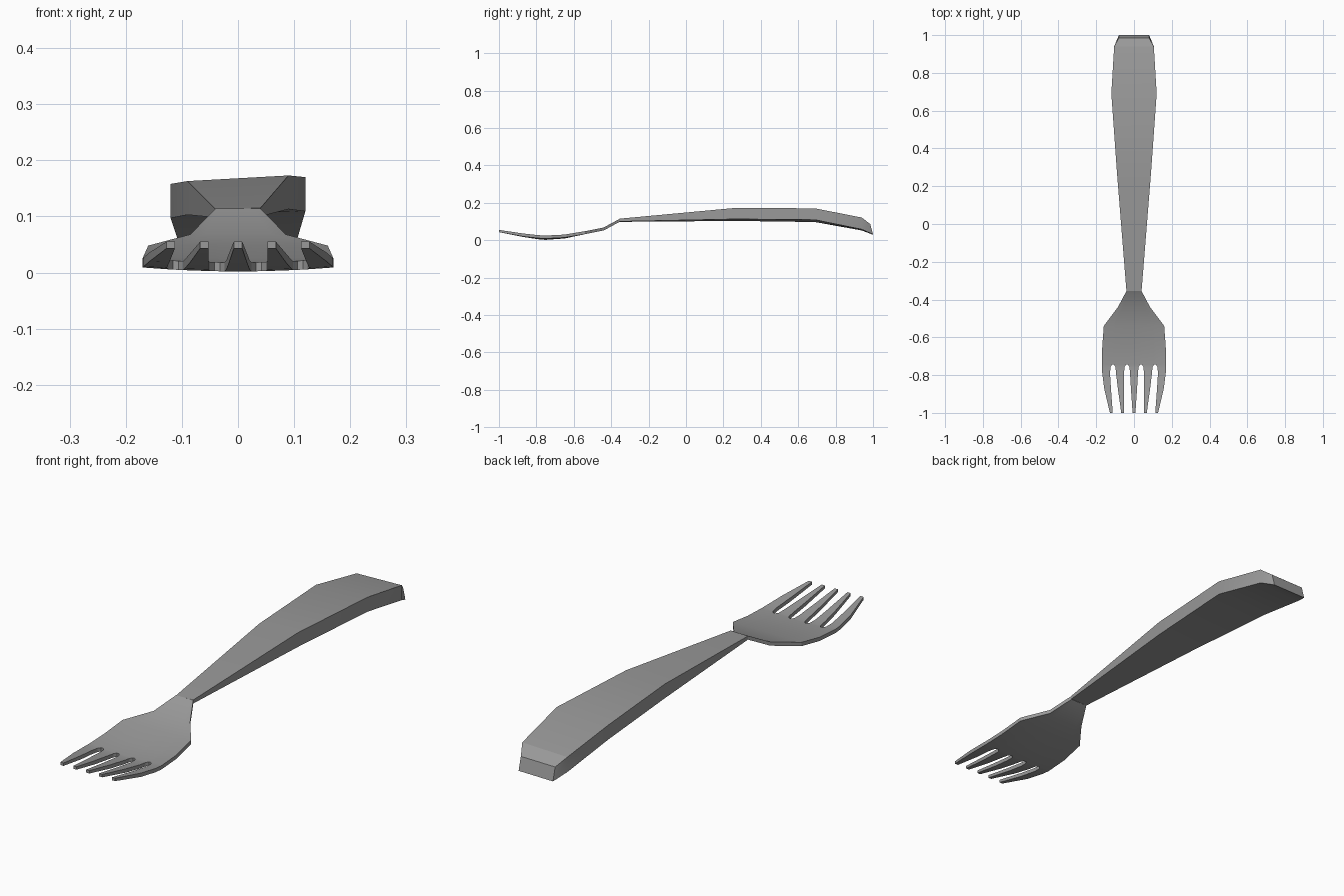
import bpy
import bmesh
import math

cube = bpy.data.objects.get("Cube")
if cube:
    bpy.data.objects.remove(cube)

steel = bpy.data.materials.new("grey steel")
steel.use_nodes = True
GREY = (0.32, 0.32, 0.32, 1)
steel.diffuse_color = GREY
steel.node_tree.nodes["Principled BSDF"].inputs["Base Color"].default_value = GREY


def finish(name, bm):
    bmesh.ops.recalc_face_normals(bm, faces=bm.faces)
    mesh = bpy.data.meshes.new(name)
    bm.to_mesh(mesh)
    bm.free()
    mesh.materials.append(steel)
    obj = bpy.data.objects.new(name, mesh)
    bpy.context.collection.objects.link(obj)
    bpy.ops.object.select_all(action="DESELECT")
    obj.select_set(True)
    bpy.context.view_layer.objects.active = obj
    bpy.ops.object.shade_smooth_by_angle(angle=math.radians(25))
    return obj


# Handle: rectangular sections as (y top, y bottom, half width, z bottom, z top, twist)
sections = [
    (-0.355, -0.355, 0.040, 0.099, 0.114, 0.001),
    (0.27, 0.27, 0.090, 0.108, 0.168, 0.005),
    (0.69, 0.69, 0.120, 0.103, 0.164, 0.006),
    (0.94, 0.94, 0.105, 0.055, 0.118, 0.003),
    (0.985, 1.0, 0.080, 0.030, 0.085, 0.001),
]
bm = bmesh.new()
rings = []
for y_top, y_bot, w, low, high, twist in sections:
    corners = [(-w, y_bot, low - twist), (w, y_bot, low + twist),
               (w, y_top, high + twist), (-w, y_top, high - twist)]
    rings.append([bm.verts.new(c) for c in corners])
for a, b in zip(rings, rings[1:]):
    for i in range(4):
        j = (i + 1) % 4
        bm.faces.new((a[i], a[j], b[j], b[i]))
bm.faces.new(rings[0])
bm.faces.new(rings[-1])
finish("handle", bm)

# Head: top surface of neck, bowl and five tines, then thickened
bm = bmesh.new()
THICK = 0.016
GAPS = [-0.111, -0.037, 0.037, 0.111]


def edges_at(half_width, gap):
    xs = [-half_width]
    for g in GAPS:
        xs += [g - gap / 2, g + gap / 2]
    return xs + [half_width]


def add_row(xs, y, z, cup):
    return [bm.verts.new((x, y, z + cup * (x / 0.17) ** 2)) for x in xs]


# Neck and bowl rows as (y, half width, z, cupping)
root = edges_at(0.17, 0.010)
bowl = [(-0.355, 0.040, 0.114, 0), (-0.44, 0.085, 0.068, 0),
        (-0.54, 0.160, 0.048, 0), (-0.65, 0.168, 0.025, 0.005),
        (-0.745, 0.170, 0.018, 0.007)]
rows = [add_row([x * w / 0.17 for x in root], y, z, cup)
        for y, w, z, cup in bowl]
for a, b in zip(rows, rows[1:]):
    for i in range(len(a) - 1):
        bm.faces.new((a[i], b[i], b[i + 1], a[i + 1]))

# Tine rows: rounded slot ends, then a taper towards narrow tips
tips = [s for c in (-0.12, -0.06, 0, 0.06, 0.12) for s in (c - 0.0075, c + 0.0075)]
slots = edges_at(0.168, 0.032)
middle = [s * 0.66 + t * 0.34 for s, t in zip(slots, tips)]
middle[0], middle[-1] = -0.158, 0.158
tine_rows = [(edges_at(0.170, 0.026), -0.757, 0.018, 0.007),
             (slots, -0.79, 0.021, 0.006),
             (middle, -0.87, 0.033, 0.003),
             (tips, -1.0, 0.055, 0)]
last = rows[-1]
for xs, y, z, cup in tine_rows:
    row = add_row(xs, y, z, cup)
    for i in range(0, len(row), 2):
        bm.faces.new((last[i], row[i], row[i + 1], last[i + 1]))
    last = row

# Extrude the sheet straight down, thinner at the tips
result = bmesh.ops.extrude_face_region(bm, geom=bm.faces[:], use_keep_orig=True)
for v in result["geom"]:
    if isinstance(v, bmesh.types.BMVert):
        v.co.z -= THICK if v.co.y > -0.9 else 0.012
finish("head_and_tines", bm)
